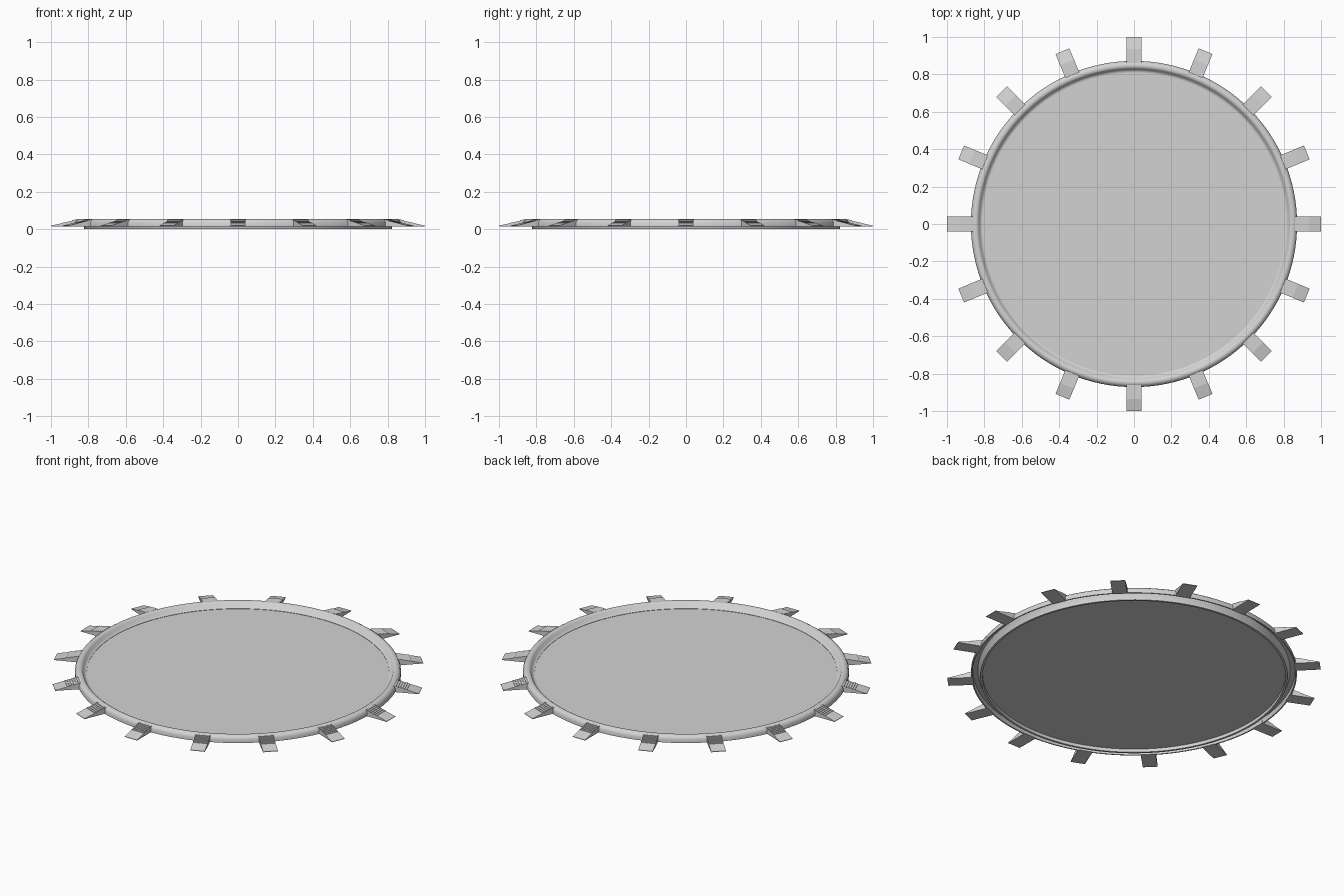
import bpy, bmesh, math
from mathutils import Matrix, Vector

cube = bpy.data.objects.get("Cube")
if cube:
    bpy.data.objects.remove(cube, do_unlink=True)

SEGMENTS = 128
TABS = 16

grey = bpy.data.materials.new("light_grey")
grey.use_nodes = True
colour = (0.65, 0.65, 0.65, 1)
grey.diffuse_color = colour
grey.node_tree.nodes["Principled BSDF"].inputs["Base Color"].default_value = colour


def finish(bm, name, smooth=True):
    bmesh.ops.recalc_face_normals(bm, faces=bm.faces[:])
    mesh = bpy.data.meshes.new(name)
    bm.to_mesh(mesh)
    bm.free()
    mesh.materials.append(grey)
    obj = bpy.data.objects.new(name, mesh)
    bpy.context.collection.objects.link(obj)
    if smooth:
        bpy.ops.object.select_all(action='DESELECT')
        obj.select_set(True)
        bpy.context.view_layer.objects.active = obj
        bpy.ops.object.shade_smooth_by_angle(angle=math.radians(35))
    return obj


def lathe(profile, name):
    """Revolve a closed (radius, height) profile around z."""
    bm = bmesh.new()
    rings = []
    for i in range(SEGMENTS):
        a = math.tau * i / SEGMENTS
        rings.append([bm.verts.new((r * math.cos(a), r * math.sin(a), z))
                      for r, z in profile])
    for i, ring in enumerate(rings):
        following = rings[(i + 1) % SEGMENTS]
        for j in range(len(profile)):
            k = (j + 1) % len(profile)
            bm.faces.new((ring[j], following[j], following[k], ring[k]))
    return finish(bm, name)


# Rim: inner foot, hollow underside, outer skirt and rounded crest
lathe([(0.81, 0), (0.822, 0), (0.826, 0.02), (0.836, 0.04), (0.862, 0.042),
       (0.865, 0.015), (0.872, 0.015), (0.872, 0.035), (0.866, 0.047),
       (0.856, 0.054), (0.846, 0.055), (0.838, 0.053), (0.832, 0.049),
       (0.823, 0.03), (0.816, 0.026), (0.81, 0.025)], "rim")

# Flat panel filling the rim
bm = bmesh.new()
bmesh.ops.create_cone(bm, cap_ends=True, segments=SEGMENTS, radius1=0.813,
                      radius2=0.813, depth=0.004,
                      matrix=Matrix.Translation((0, 0, 0.021)))
finish(bm, "panel")

# Tab side profile: ridged stair near the rim, then a plain sloping tip
STEPS = 6
START, END = Vector((0.862, 0.051)), Vector((0.935, 0.034))
tab_profile = [(0.862, 0.015)]
for i in range(STEPS):
    here = START.lerp(END, i / STEPS)
    there = START.lerp(END, (i + 1) / STEPS)
    tab_profile += [(here.x, here.y), (there.x, here.y)]
tab_profile += [tuple(END), (1.0, 0.019), (1.0, 0.016)]

# Sixteen tabs spaced evenly around the rim
for n in range(TABS):
    bm = bmesh.new()
    face = bm.faces.new([bm.verts.new((r, -0.04, z)) for r, z in tab_profile])
    extruded = bmesh.ops.extrude_face_region(bm, geom=[face])
    moved = [v for v in extruded["geom"] if isinstance(v, bmesh.types.BMVert)]
    bmesh.ops.translate(bm, verts=moved, vec=(0, 0.08, 0))
    if not any(f.is_valid and f.calc_center_median().y < -0.039 for f in bm.faces):
        bm.faces.new([v for v in face.verts])
    turn = Matrix.Rotation(math.tau * n / TABS, 4, 'Z')
    bmesh.ops.transform(bm, matrix=turn, verts=bm.verts[:])
    finish(bm, f"tab_{n + 1}", smooth=False)
